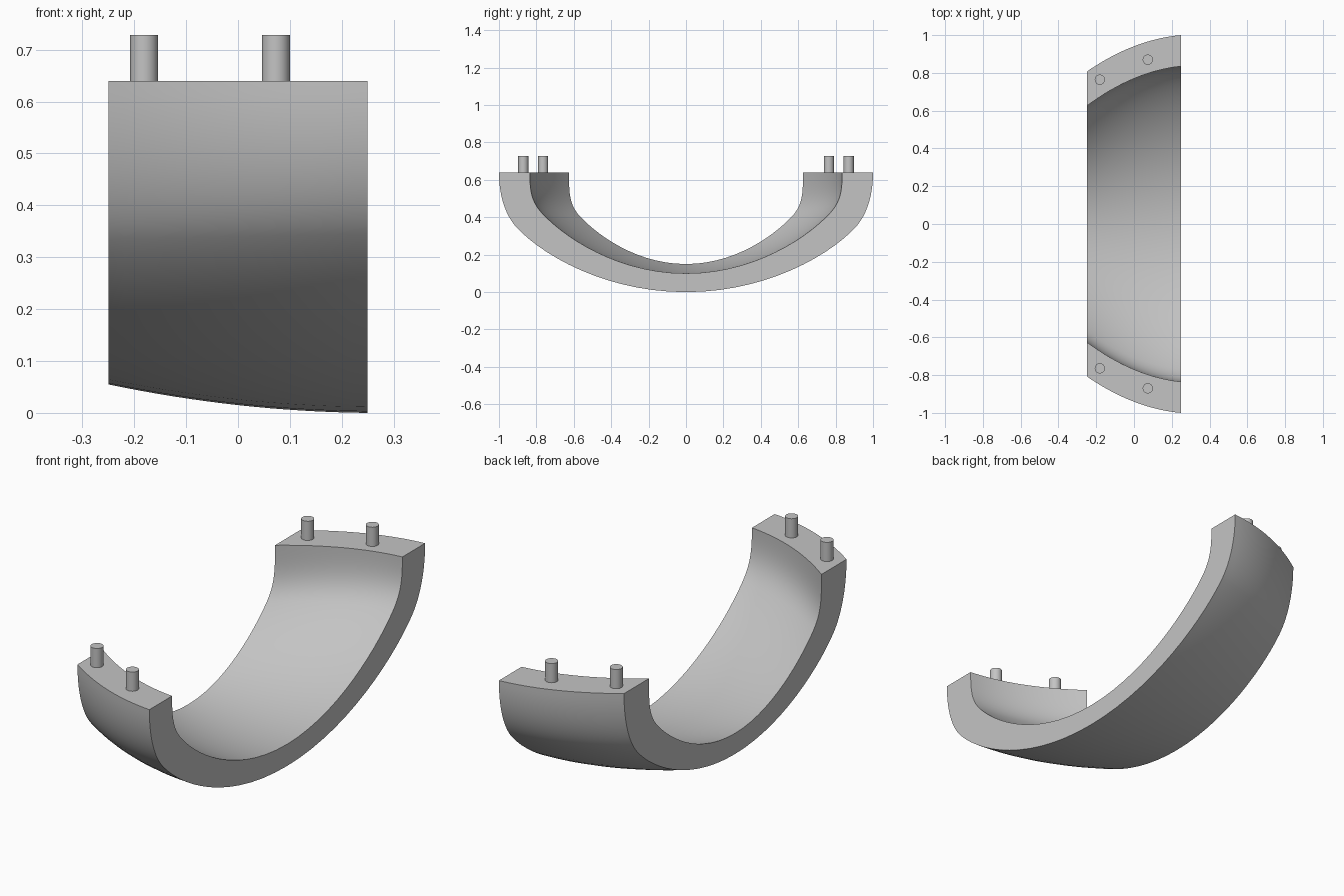
import bpy, bmesh, math

if "Cube" in bpy.data.objects:
    bpy.data.objects.remove(bpy.data.objects["Cube"])

TOP, HALF_X = 0.64, 0.25
SLICES, STEPS = 16, 14

grey = bpy.data.materials.new("plain grey")
grey.diffuse_color = (0.55, 0.55, 0.55, 1)
grey.use_nodes = True
grey.node_tree.nodes["Principled BSDF"].inputs["Base Color"].default_value = grey.diffuse_color


def blend(a, m, b, t):
    """Parabola through a, m, b at t = 0, 0.5, 1."""
    return a * (1 - t) * (1 - 2 * t) + 4 * m * t * (1 - t) + b * t * (2 * t - 1)


def bezier(a, b, c, d, t):
    s = 1 - t
    return tuple(s**3 * p + 3 * s * s * t * q + 3 * s * t * t * r + t**3 * u
                 for p, q, r, u in zip(a, b, c, d))


def u_curve(width, bottom, knee_y, knee_z):
    """U profile in y, z: upright wall, rounded shoulder, shallow bowl; mirrored."""
    dy, dz = 0.68, 0.73  # slope direction at the shoulder
    knee = (knee_y, knee_z)
    wall = ((width, TOP), (width, TOP - 0.42 * (TOP - knee_z)),
            (knee_y + 0.09 * dy, knee_z + 0.09 * dz), knee)
    reach = 0.22 * knee_y
    bowl = (knee, (knee_y - reach * dy, knee_z - reach * dz),
            (0.48 * knee_y, bottom), (0, bottom))
    half = [bezier(*wall, i / STEPS) for i in range(STEPS)]
    half += [bezier(*bowl, i / STEPS) for i in range(STEPS + 1)]
    return half + [(-y, z) for y, z in half[-2::-1]]


def finish(obj):
    obj.data.materials.append(grey)
    bpy.ops.object.select_all(action='DESELECT')
    obj.select_set(True)
    bpy.context.view_layer.objects.active = obj
    bpy.ops.object.shade_smooth_by_angle(angle=math.radians(35))


# Curved half shell, lofted along x from the narrow to the wide end
bm = bmesh.new()
rings = []
for k in range(SLICES + 1):
    t = k / SLICES
    x = -HALF_X + 2 * HALF_X * t
    outer = u_curve(blend(0.807, 0.941, 1.0, t), blend(0.055, 0.015, 0.0, t),
                    blend(0.710, 0.845, 0.905, t), blend(0.335, 0.34, 0.345, t))
    inner = u_curve(blend(0.625, 0.770, 0.835, t), blend(0.15, 0.113, 0.10, t),
                    blend(0.567, 0.705, 0.768, t), blend(0.405, 0.413, 0.42, t))
    rings.append([[bm.verts.new((x, y, z)) for y, z in c] for c in (outer, inner)])

n = 4 * STEPS
for (o0, i0), (o1, i1) in zip(rings, rings[1:]):
    for j in range(n):
        bm.faces.new((o0[j], o0[j + 1], o1[j + 1], o1[j]))
        bm.faces.new((i0[j], i1[j], i1[j + 1], i0[j + 1]))
    for j in (0, n):  # flat rims
        bm.faces.new((o0[j], o1[j], i1[j], i0[j]))
for o, i in (rings[0], rings[-1]):  # end faces
    for j in range(n):
        bm.faces.new((o[j], o[j + 1], i[j + 1], i[j]))
bmesh.ops.recalc_face_normals(bm, faces=bm.faces)
mesh = bpy.data.meshes.new("shell")
bm.to_mesh(mesh)
bm.free()
shell = bpy.data.objects.new("shell", mesh)
bpy.context.collection.objects.link(shell)
finish(shell)

# Locating pins standing on both rims
for side, label in ((-1, "front"), (1, "back")):
    for x, y, place in ((-0.181, 0.764, "narrow"), (0.073, 0.87, "wide")):
        bpy.ops.mesh.primitive_cylinder_add(
            vertices=32, radius=0.027, depth=0.108, location=(x, side * y, 0.674))
        pin = bpy.context.object
        pin.name = f"{label}_{place}_pin"
        finish(pin)
